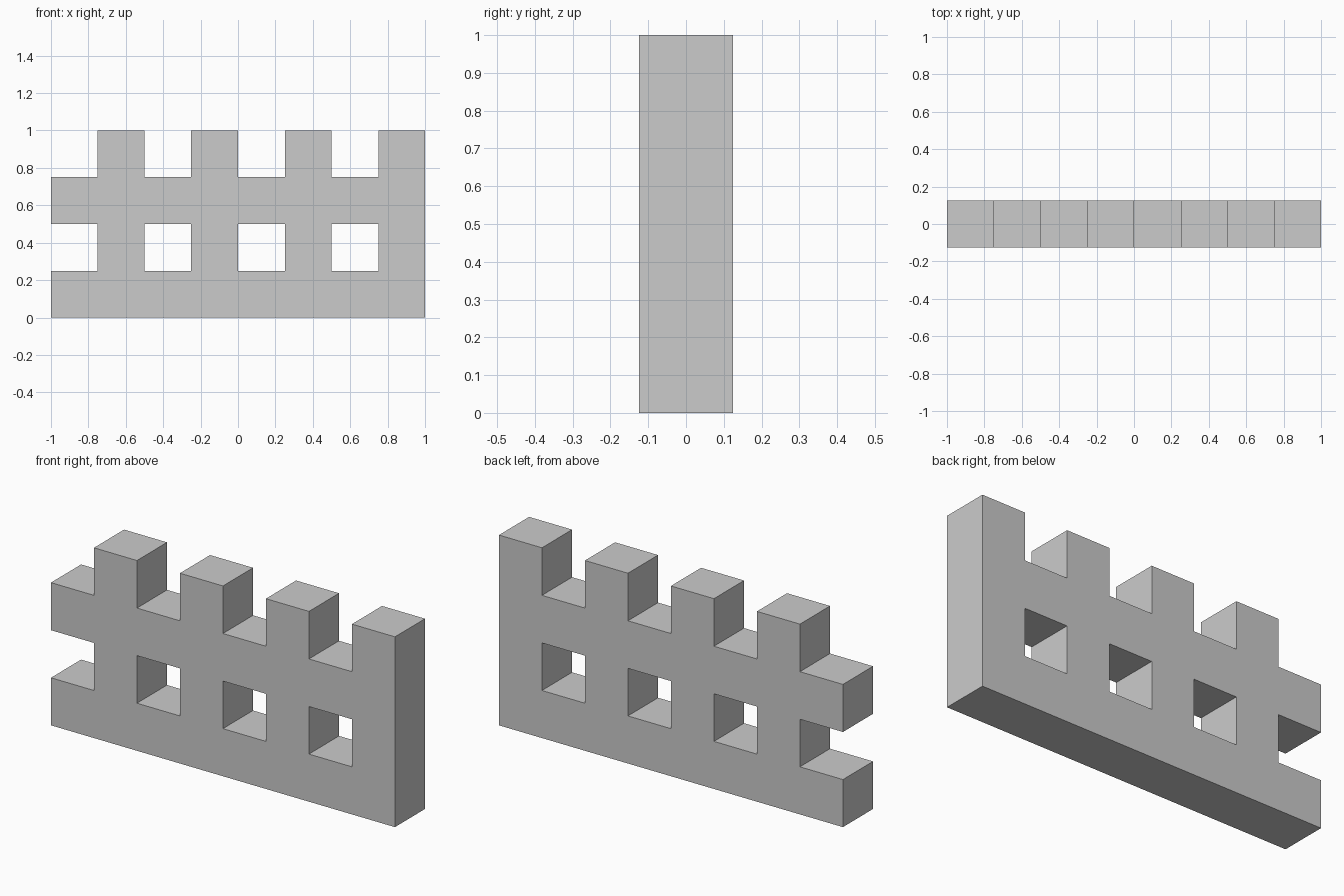
import bpy
import bmesh

if "Cube" in bpy.data.objects:
    bpy.data.objects.remove(bpy.data.objects["Cube"])

CELL = 0.25
COLUMNS, ROWS = 8, 4


def is_solid(col, row):
    # even rows are full courses; odd rows alternate gap and block
    return row % 2 == 0 or col % 2 == 1


bm = bmesh.new()

# Front profile as a grid of square cells
verts = {}


def corner(i, k):
    if (i, k) not in verts:
        verts[i, k] = bm.verts.new((-1 + i * CELL, -CELL / 2, k * CELL))
    return verts[i, k]


for row in range(ROWS):
    for col in range(COLUMNS):
        if is_solid(col, row):
            bm.faces.new([corner(col, row), corner(col + 1, row),
                          corner(col + 1, row + 1), corner(col, row + 1)])

# Wall thickness, keeping the front faces
ret = bmesh.ops.extrude_face_region(bm, geom=bm.faces[:], use_keep_orig=True)
back = [g for g in ret["geom"] if isinstance(g, bmesh.types.BMVert)]
bmesh.ops.translate(bm, verts=back, vec=(0, CELL, 0))
bmesh.ops.recalc_face_normals(bm, faces=bm.faces[:])

mesh = bpy.data.meshes.new("battlement_wall")
bm.to_mesh(mesh)
bm.free()
wall = bpy.data.objects.new("battlement_wall", mesh)
bpy.context.collection.objects.link(wall)
